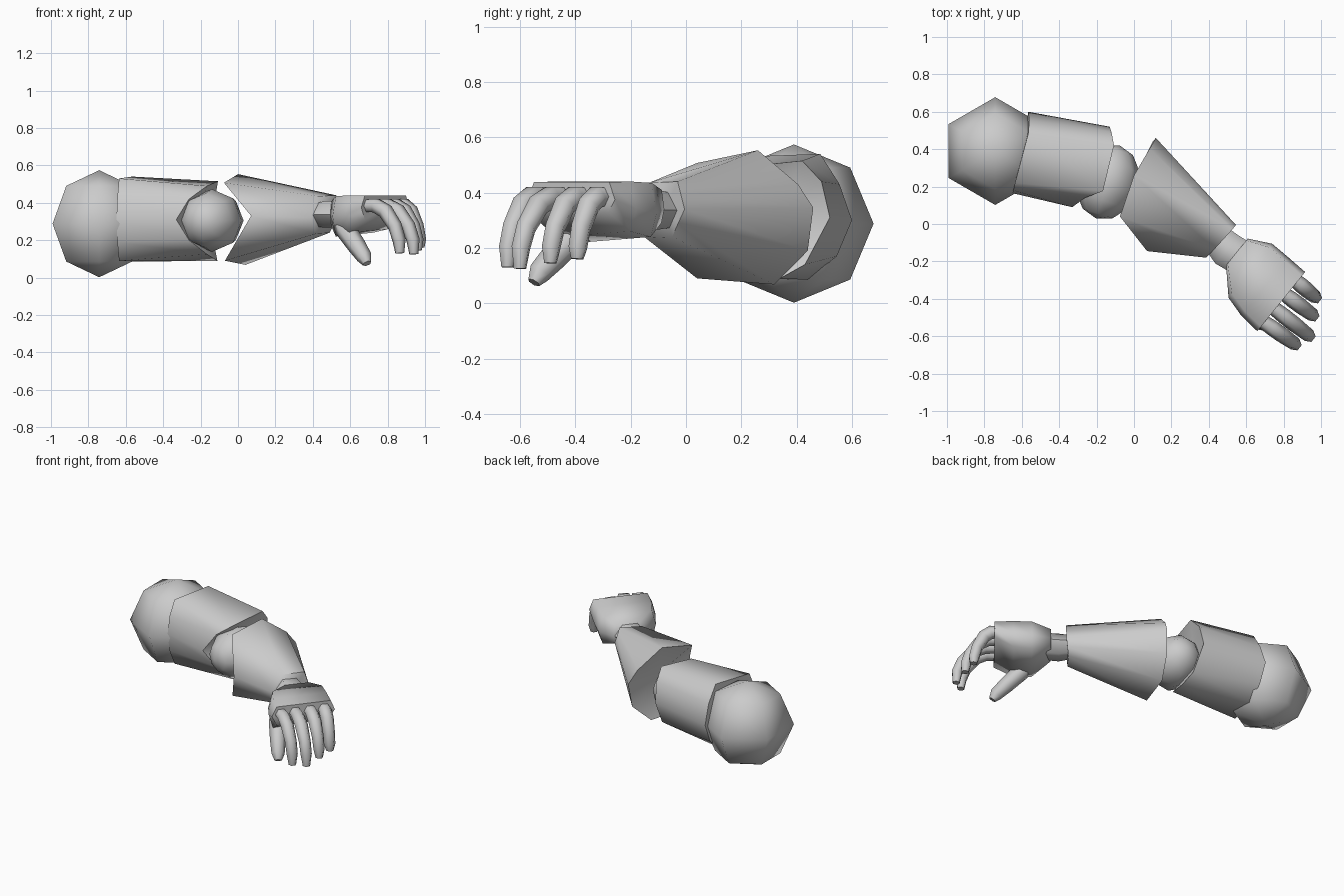
import bpy, bmesh
from math import radians, sin, cos, pi
from mathutils import Vector, Matrix

if "Cube" in bpy.data.objects:
    bpy.data.objects.remove(bpy.data.objects["Cube"])


def finish(name, bm, angle):
    bmesh.ops.recalc_face_normals(bm, faces=bm.faces[:])
    me = bpy.data.meshes.new(name)
    bm.to_mesh(me)
    bm.free()
    ob = bpy.data.objects.new(name, me)
    bpy.context.collection.objects.link(ob)
    bpy.ops.object.select_all(action='DESELECT')
    ob.select_set(True)
    bpy.context.view_layer.objects.active = ob
    bpy.ops.object.shade_smooth_by_angle(angle=radians(angle))
    return ob


def loft(name, rings, recess=(0, 0), angle=62):
    """Skin rings of points; each end is a fan whose centre may sink inwards."""
    bm = bmesh.new()
    vs = [[bm.verts.new(p) for p in r] for r in rings]
    n = len(vs[0])
    for a, b in zip(vs, vs[1:]):
        for i in range(n):
            j = (i + 1) % n
            bm.faces.new((a[i], a[j], b[j], b[i]))
    mids = [sum((Vector(p) for p in r), Vector()) / n for r in rings]
    for ring, c, nxt, d in ((vs[0], mids[0], mids[1], recess[0]),
                            (vs[-1], mids[-1], mids[-2], recess[1])):
        m = bm.verts.new(c + (nxt - c).normalized() * d)
        for i in range(n):
            bm.faces.new((ring[i], ring[(i + 1) % n], m))
    return finish(name, bm, angle)


def ball(name, centre, scale, segs, rings, rot):
    bm = bmesh.new()
    bmesh.ops.create_uvsphere(bm, u_segments=segs, v_segments=rings, radius=1)
    m = Matrix.Translation(centre) @ rot @ Matrix.Diagonal((*scale, 1))
    bmesh.ops.transform(bm, matrix=m, verts=bm.verts[:])
    return finish(name, bm, 62)


def tube(name, pts, radii, sides=6, flat=1.0):
    pts = [Vector(p) for p in pts]
    rings = []
    for k, p in enumerate(pts):
        t = (pts[min(k + 1, len(pts) - 1)] - pts[max(k - 1, 0)]).normalized()
        side = Vector((0.63, 0.78, 0))
        side = (side - t * side.dot(t)).normalized()
        up = t.cross(side) * flat
        rings.append([p + radii[k] * (side * cos(2 * pi * i / sides) + up * sin(2 * pi * i / sides))
                      for i in range(sides)])
    return loft(name, rings)


# Shoulder: six-sided ball, one corner facing the back
ball("shoulder", (-0.742, 0.39, 0.288), (0.288, 0.288, 0.286), 6, 4, Matrix())

# Upper arm: rounded sleeve cut back at the front for the elbow
loft("upper_arm", [
    [(-.565, .60, .30), (-.56, .555, .43), (-.565, .485, .54), (-.636, .22, .53), (-.645, .18, .43),
     (-.65, .165, .31), (-.645, .18, .19), (-.636, .22, .09), (-.57, .44, .085), (-.565, .545, .17)],
    [(-.13, .52, .31), (-.12, .49, .44), (-.107, .42, .515), (-.166, .176, .49), (-.262, .14, .42),
     (-.33, .09, .31), (-.262, .14, .20), (-.166, .18, .125), (-.11, .34, .09), (-.12, .43, .14)]],
    recess=(0, 0.06), angle=75)

# Elbow joint, poles front and back
ball("elbow", (-0.14, 0.225, 0.305), (0.168, 0.168, 0.205), 8, 6,
     Matrix.Rotation(radians(-18), 4, 'Z') @ Matrix.Rotation(pi / 2, 4, 'X'))

# Forearm: tapered sleeve, rounder on the back of the elbow end
loft("forearm", [
    [(.117, .46, .345), (.085, .405, .43), (0, .26, .553), (-.075, .04, .507),
     (.07, -.145, .33), (-.07, .04, .09), (.04, .32, .068), (.10, .44, .19)],
    [(.545, -.005, .34), (.535, -.018, .39), (.525, -.03, .44), (.43, -.135, .435),
     (.385, -.18, .32), (.42, -.145, .235), (.49, -.05, .24), (.517, -.028, .29)]],
    recess=(0.06, 0), angle=75)

# Wrist cuff
tube("wrist", [(.45, -.085, .335), (.495, -.135, .338), (.57, -.18, .338)], [.085, .097, .095], flat=.85)

# Palm: sections across the hand (centre x, y, half width, low z, high z)
palm = []
for x, y, w, lo, hi in ((.55, -.15, .092, .27, .41), (.622, -.25, .185, .22, .435),
                        (.70, -.335, .20, .24, .44), (.787, -.415, .203, .31, .438)):
    mid = (lo + hi) / 2
    palm.append([(x + .63 * w * k, y + .78 * w * k, z) for k, z in
                 ((1, mid), (.87, hi), (-.85, hi), (-1, mid), (-.85, lo), (.85, lo + .02))])
loft("palm", palm, angle=75)

# Fingers: curled down from the knuckles
for i, (bx, by, tx, ty, tz) in enumerate((
        (.86, -.30, .973, -.393, .16), (.805, -.375, .96, -.49, .145),
        (.75, -.452, .94, -.60, .125), (.695, -.525, .865, -.645, .13))):
    path = [(bx + (tx - bx) * f, by + (ty - by) * f, z) for f, z in
            ((-.2, .385), (.25, .385), (.55, .355), (.85, .275), (.98, .20), (1.0, tz))]
    tube("finger_%d" % (i + 1), path, [.036, .042, .042, .038, .036, .024])

# Thumb: hangs below the palm
tube("thumb", [(.54, -.33, .31), (.58, -.40, .25), (.635, -.475, .17), (.675, -.53, .11), (.69, -.55, .075)],
     [.045, .055, .05, .042, .024])
